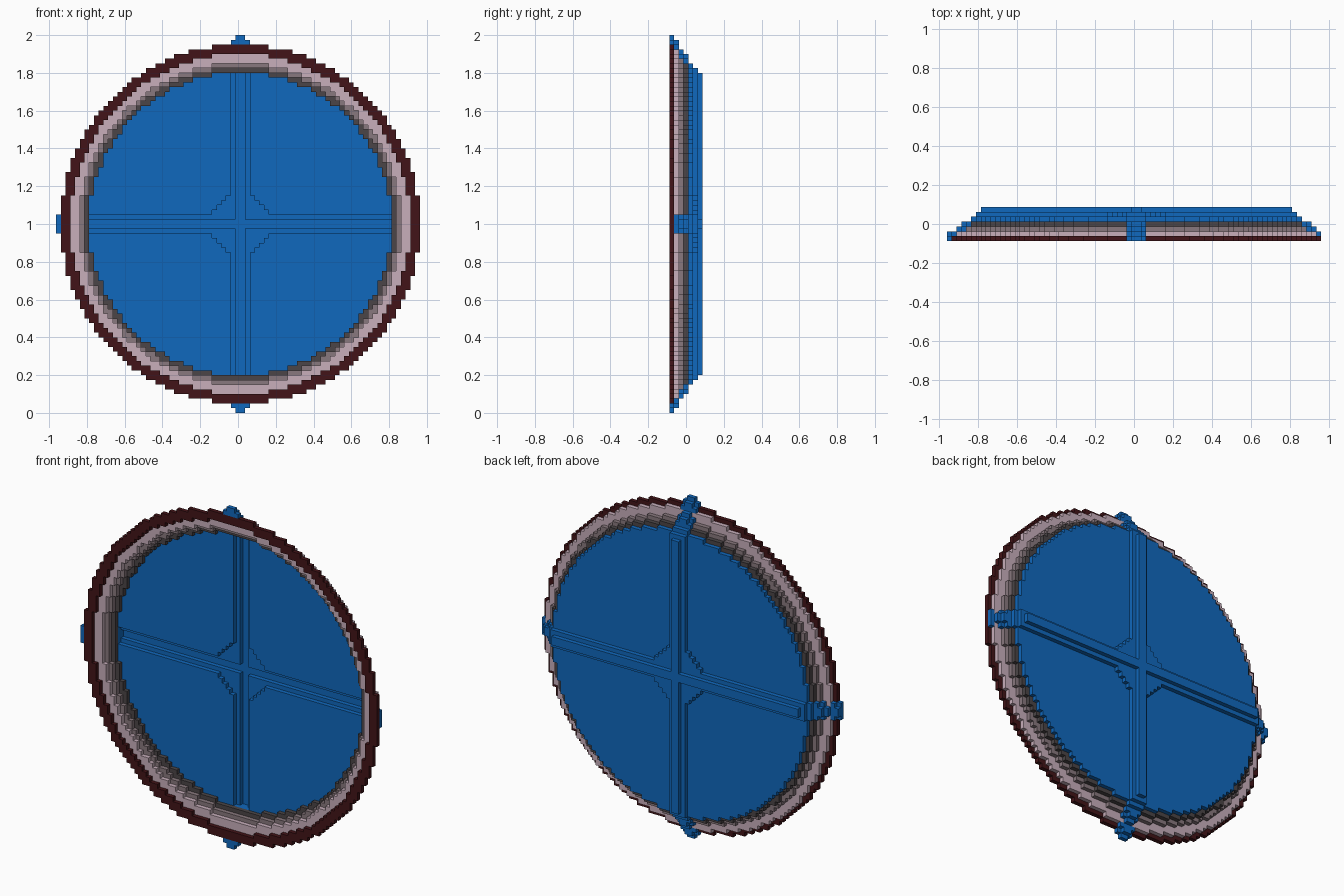
import bpy, bmesh, math
from mathutils import Vector

if "Cube" in bpy.data.objects:
    bpy.data.objects.remove(bpy.data.objects["Cube"])

S = 0.025                               # block size
ORIGIN = Vector((0.0125, -0.0875, 1.0))  # disc centre, front plane
cells = {}                              # (i, layer, j) -> part name


def material(name, rgb):
    m = bpy.data.materials.new(name)
    m.diffuse_color = (*rgb, 1)
    m.use_nodes = True
    m.node_tree.nodes["Principled BSDF"].inputs["Base Color"].default_value = m.diffuse_color
    return m


blue = material("blue", (0.005, 0.14, 0.51))
PARTS = {
    "front_rim": material("dark_red", (0.055, 0.007, 0.009)),
    "pale_ring": material("pale_pink", (0.58, 0.43, 0.50)),
    "middle_ring": material("grey_pink", (0.25, 0.19, 0.21)),
    "dark_ring": material("dark_grey", (0.07, 0.06, 0.063)),
    "back_disc": blue,
    "cross_struts": blue,
}

# layer -> part, inner radius, outer radius (in blocks)
RINGS = [("front_rim", 36, 38), ("pale_ring", 34, 37), ("middle_ring", 33, 35),
         ("dark_ring", 32, 34), ("back_disc", 0, 33)]
# layer -> reach of the wide and the narrow strip of each strut
STRUTS = [(39, 40), (38, 39), (36, 37), (35, 36), (34, 34), (33, 33), (0, 32)]


def strut_block(k, a, b):
    """a runs along the strut, b across it; the front side is hollow."""
    wide, narrow = STRUTS[k]
    if k < 4:
        start = RINGS[k][1]
        return a > start and ((b < 2 and a < wide) or (b < 1 and a < narrow))
    if k == 4:
        return b < 2 and 32 < a < wide
    if k == 5:
        return b < 2 and a < wide and not (b < 1 and a < 32)
    return b < 1 and a < narrow


for i in range(-39, 38):                # sides are cut off at the width limit
    for j in range(-40, 40):
        a, b = abs(i + 0.5), abs(j + 0.5)
        r = math.hypot(a, b)
        gusset = min(a, b) > 2 and a + b <= 8
        groove = (min(a, b) < 2 and max(a, b) < 32) or gusset
        # stepped rings and disc
        for k, (part, r0, r1) in enumerate(RINGS):
            if r0 <= r < r1 and not (k == 4 and groove):
                cells[i, k, j] = part
        # crossing struts and central gussets
        for k in range(7):
            if strut_block(k, a, b) or strut_block(k, b, a) or (k == 5 and gusset):
                if k == 5 and min(a, b) < 1 and max(a, b) < 32:
                    continue
                cells.setdefault((i, k, j), "cross_struts")

# six face directions with their corner offsets
FACES = []
for axis in range(3):
    u, v = (axis + 1) % 3, (axis + 2) % 3
    for side in (0, 1):
        quad = []
        for cu, cv in ((0, 0), (1, 0), (1, 1), (0, 1)):
            c = [0, 0, 0]
            c[axis], c[u], c[v] = side, cu, cv
            quad.append(tuple(c))
        d = [0, 0, 0]
        d[axis] = 2 * side - 1
        FACES.append((tuple(d), quad if side else quad[::-1]))


def build(part, mat):
    bm = bmesh.new()
    verts = {}
    for cell, owner in cells.items():
        if owner != part:
            continue
        for d, quad in FACES:
            if tuple(c + o for c, o in zip(cell, d)) in cells:
                continue
            face = []
            for q in quad:
                p = tuple(c + o for c, o in zip(cell, q))
                if p not in verts:
                    verts[p] = bm.verts.new(ORIGIN + Vector(p) * S)
                face.append(verts[p])
            bm.faces.new(face)
    # merge flat areas
    bmesh.ops.dissolve_limit(bm, angle_limit=0.01, verts=bm.verts[:], edges=bm.edges[:])
    mesh = bpy.data.meshes.new(part)
    bm.to_mesh(mesh)
    bm.free()
    mesh.materials.append(mat)
    bpy.context.collection.objects.link(bpy.data.objects.new(part, mesh))


for part, mat in PARTS.items():
    build(part, mat)
